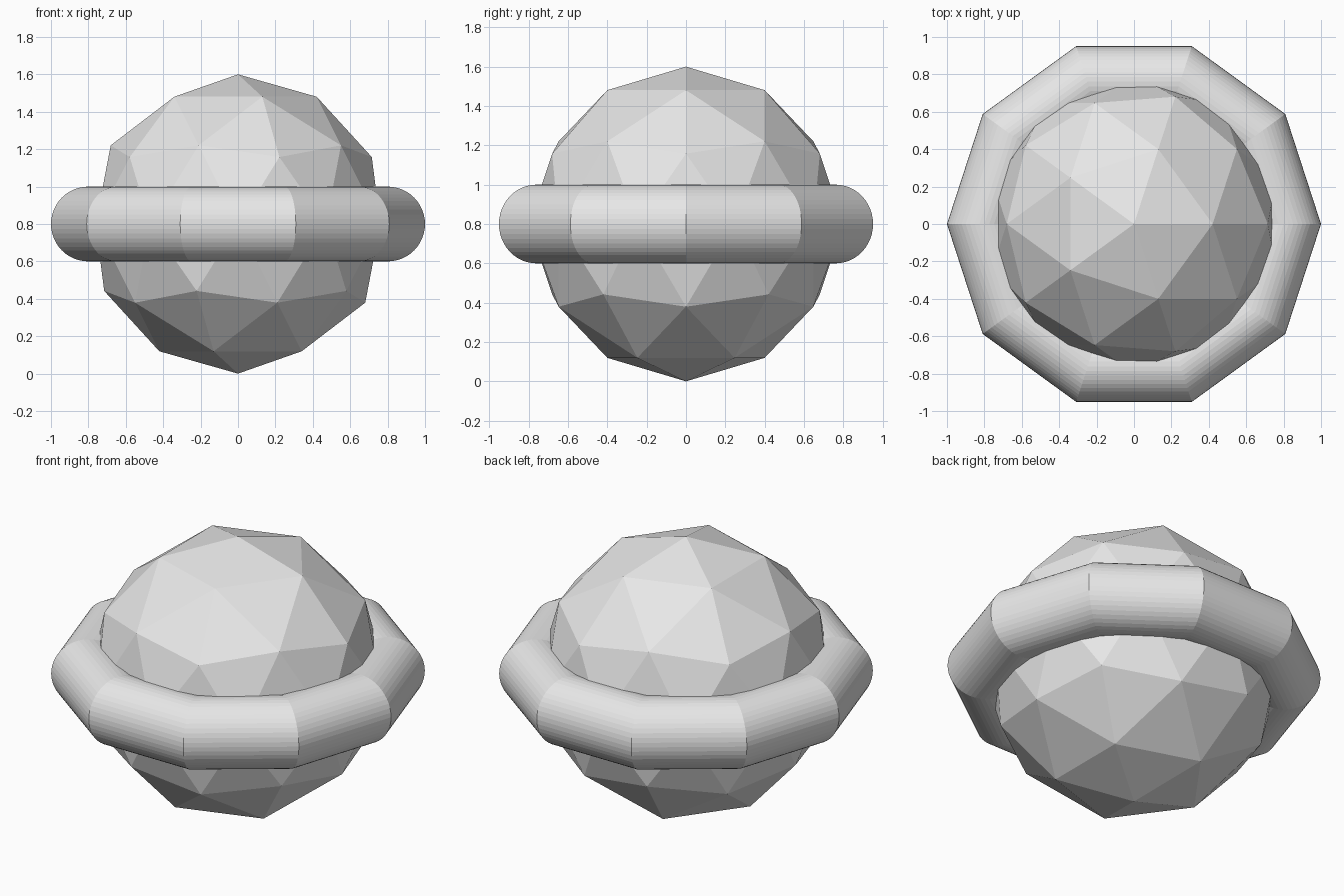
import bpy

cube = bpy.data.objects.get("Cube")
if cube:
    bpy.data.objects.remove(cube, do_unlink=True)

RADIUS = 0.8
CENTRE = (0, 0, RADIUS)

# One pale grey for both parts
grey = bpy.data.materials.new("pale_grey")
grey.use_nodes = True
colour = (0.8, 0.8, 0.8, 1)
grey.diffuse_color = colour
grey.node_tree.nodes["Principled BSDF"].inputs["Base Color"].default_value = colour


def finish(name):
    part = bpy.context.object
    part.name = part.data.name = name
    part.data.materials.append(grey)
    bpy.ops.object.shade_flat()


# Faceted ball
bpy.ops.mesh.primitive_ico_sphere_add(subdivisions=2, radius=RADIUS, location=CENTRE)
finish("faceted_ball")

# Ten-sided ring with a round section
bpy.ops.mesh.primitive_torus_add(major_segments=10, minor_segments=48,
                                 major_radius=RADIUS, minor_radius=0.2, location=CENTRE)
finish("ring")
